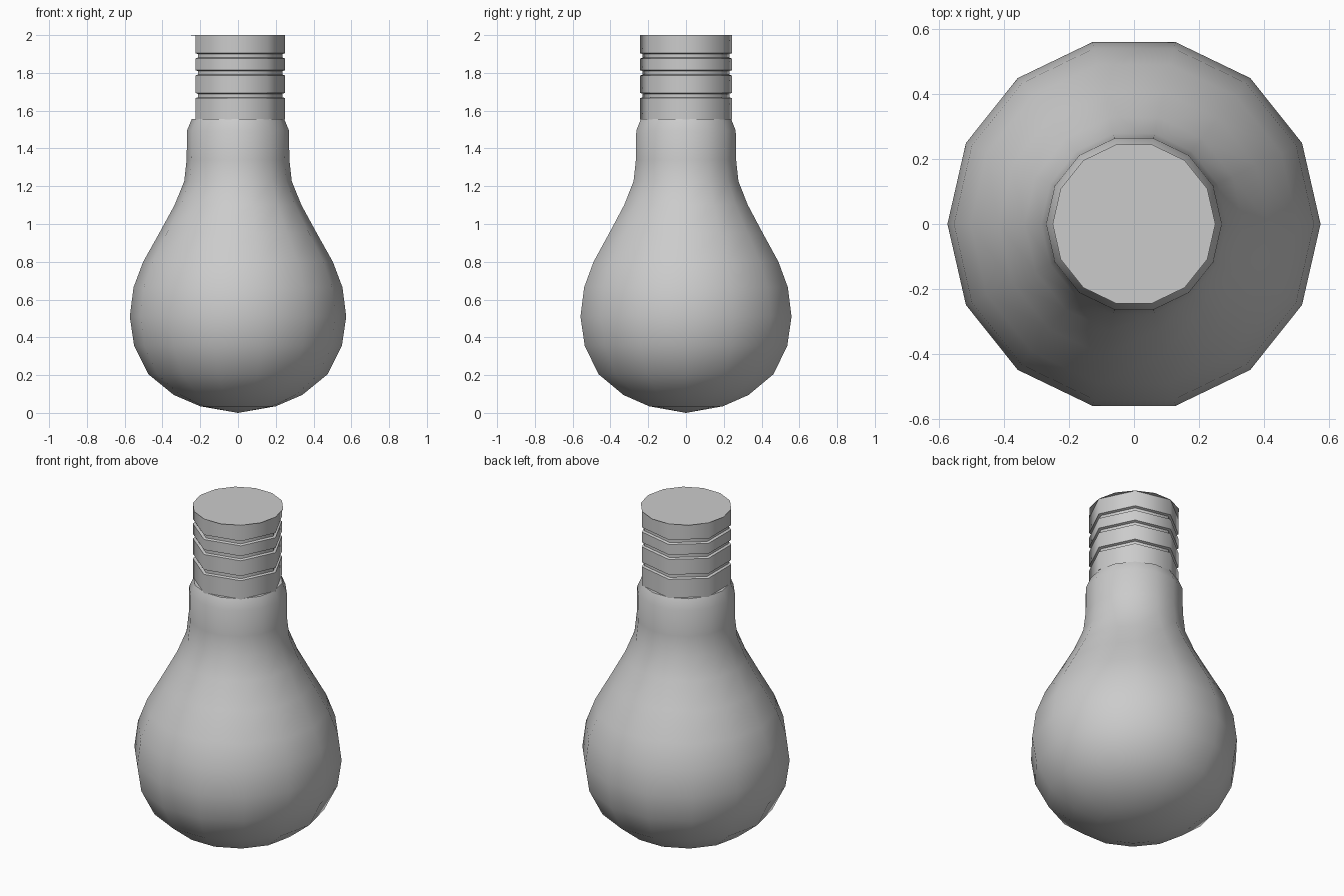
import bpy, bmesh, math

if "Cube" in bpy.data.objects:
    bpy.data.objects.remove(bpy.data.objects["Cube"])


def lathe(name, profile, sides, angle):
    """Revolve (radius, z) points about z; zero radius becomes a pole."""
    bm = bmesh.new()
    rings = []
    for r, z in profile:
        n = 1 if r == 0 else sides
        rings.append([bm.verts.new((r * math.cos(2 * math.pi * i / sides),
                                    r * math.sin(2 * math.pi * i / sides), z))
                      for i in range(n)])
    for a, b in zip(rings, rings[1:]):
        for i in range(sides):
            j = (i + 1) % sides
            if len(a) == 1:
                bm.faces.new((a[0], b[j], b[i]))
            else:
                bm.faces.new((a[i], a[j], b[j], b[i]))
    # Close the top with one flat polygon
    bm.faces.new(rings[-1])
    mesh = bpy.data.meshes.new(name)
    bm.to_mesh(mesh)
    bm.free()
    ob = bpy.data.objects.new(name, mesh)
    bpy.context.collection.objects.link(ob)
    bpy.ops.object.select_all(action='DESELECT')
    ob.select_set(True)
    bpy.context.view_layer.objects.active = ob
    bpy.ops.object.shade_smooth_by_angle(angle=math.radians(angle))
    return ob


# Glass bulb with its neck, 14 sides
lathe("glass_bulb", [(0, 0), (0.20, 0.035), (0.34, 0.095), (0.475, 0.205),
                     (0.55, 0.355), (0.573, 0.51), (0.553, 0.665),
                     (0.502, 0.80), (0.415, 0.955), (0.336, 1.10),
                     (0.285, 1.225), (0.272, 1.34), (0.27, 1.495),
                     (0.245, 1.555)], 14, 50)

# Screw base: seven-sided with three narrow grooves
R, G = 0.25, 0.235
base = [(R, 1.553)]
for z in (1.68, 1.80, 1.89):
    base += [(R, z - 0.014), (G, z - 0.009), (G, z + 0.009), (R, z + 0.014)]
base.append((R, 1.998))
lathe("screw_base", base, 7, 55)

# Thin flat contact disc covering the top, 14 sides
lathe("contact_disc", [(0.25, 1.998), (0.25, 2.0)], 14, 30)
